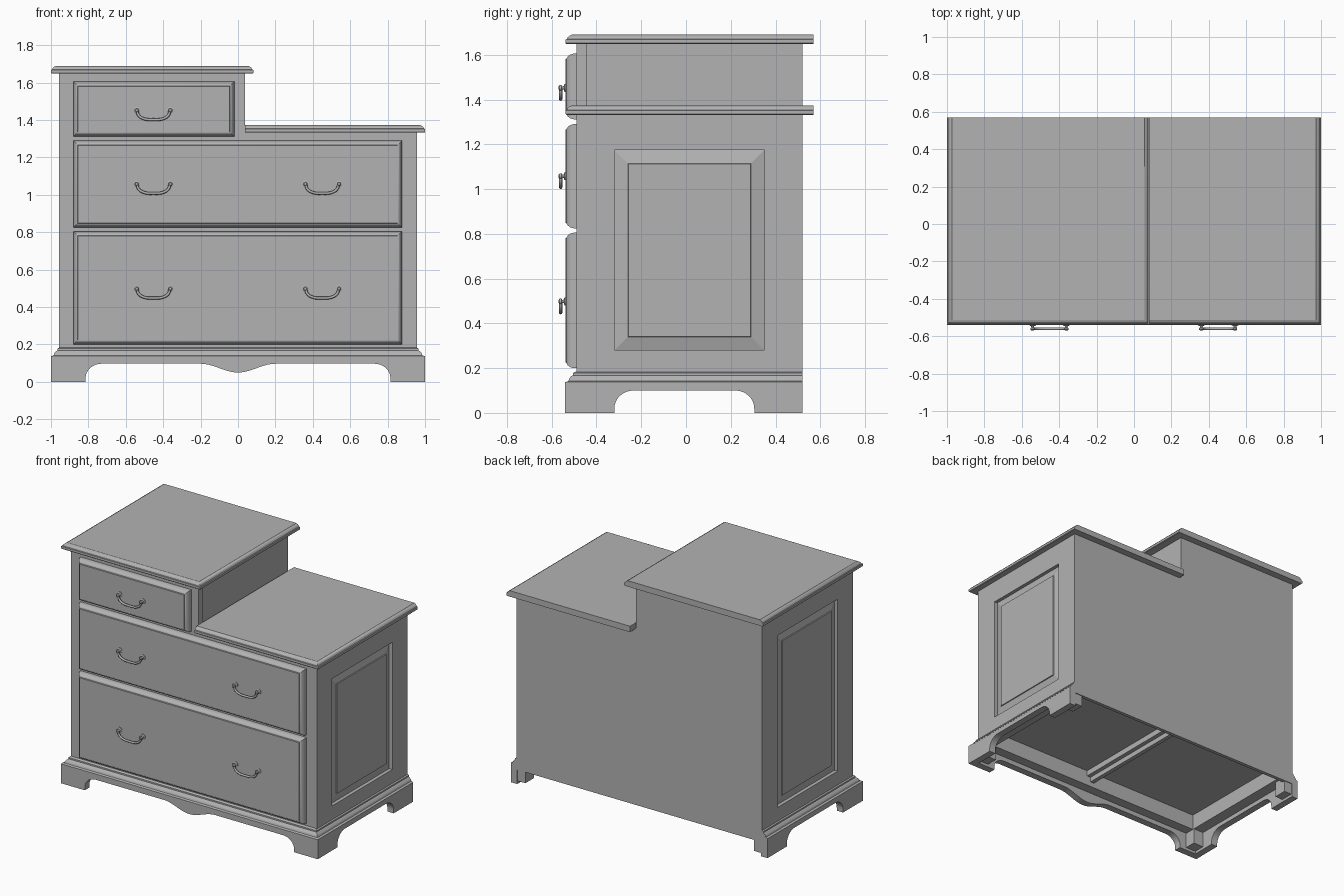
import bpy, bmesh, math
from mathutils import Vector

if "Cube" in bpy.data.objects:
    bpy.data.objects.remove(bpy.data.objects["Cube"])

GREY = (0.45, 0.45, 0.45, 1)
paint = bpy.data.materials.new("grey_paint")
paint.use_nodes = True
paint.diffuse_color = GREY
paint.node_tree.nodes["Principled BSDF"].inputs["Base Color"].default_value = GREY


def finish(name, bm):
    bmesh.ops.recalc_face_normals(bm, faces=bm.faces)
    mesh = bpy.data.meshes.new(name)
    bm.to_mesh(mesh)
    bm.free()
    ob = bpy.data.objects.new(name, mesh)
    bpy.context.collection.objects.link(ob)
    mesh.materials.append(paint)
    return ob


def smooth(ob, degrees=35):
    bpy.ops.object.select_all(action="DESELECT")
    ob.select_set(True)
    bpy.context.view_layer.objects.active = ob
    bpy.ops.object.shade_smooth_by_angle(angle=math.radians(degrees))


def loft(name, rings):
    """Skin a stack of matching rings and cap both ends."""
    bm = bmesh.new()
    loops = [[bm.verts.new(p) for p in ring] for ring in rings]
    n = len(loops[0])
    for a, b in zip(loops, loops[1:]):
        for i in range(n):
            j = (i + 1) % n
            bm.faces.new((a[i], a[j], b[j], b[i]))
    bm.faces.new(loops[0])
    bm.faces.new(loops[-1])
    return finish(name, bm)


def rect(a0, a1, b0, b1):
    return [(a0, b0), (a1, b0), (a1, b1), (a0, b1)]


def box(name, x0, x1, y0, y1, z0, z1):
    return loft(name, [[(x, y, z) for x, y in rect(x0, x1, y0, y1)] for z in (z0, z1)])


def moulded(name, x0, x1, y0, y1, profile, left_in=1):
    """Slab with a moulded edge on the front and ends, square at the back."""
    return loft(name, [[(x, y, z) for x, y in rect(x0 + d * left_in, x1 - d, y0 + d, y1)]
                       for d, z in profile])


def cut(ob, cutter):
    mod = ob.modifiers.new("recess", "BOOLEAN")
    mod.object = cutter
    mod.solver = "EXACT"


SIDE, FRONT, BACK = 0.957, -0.49, 0.52
STEP = 0.037

# Carcass
carcass = box("carcass", -0.925, 0.925, FRONT, BACK, 0.18, 1.34)
box("upper_carcass", -0.925, STEP - 0.012, FRONT + 0.01, BACK, 1.33, 1.655)
box("upper_front_frame", -SIDE, STEP, FRONT, FRONT + 0.045, 1.33, 1.655)
box("back_panel", -SIDE, SIDE, 0.495, BACK, 0.1, 0.2)


# Side boards, each with a raised and fielded panel
def side_board(name, s, top, panel_top):
    rings = []
    outer = (FRONT, BACK, 0.18, top)
    panel = (-0.32, 0.35, 0.28, panel_top)
    for frame, inset, x in ((outer, 0, 0.92), (outer, 0, SIDE), (panel, 0, SIDE),
                            (panel, 0, SIDE - 0.025), (panel, 0.06, SIDE - 0.01),
                            (panel, 0.062, SIDE - 0.004)):
        a, b, c, d = frame
        rings.append([(s * x, y, z) for y, z in
                      rect(a + inset, b - inset, c + inset, d - inset)])
    loft(name, rings)


side_board("left_side_board", 1, 1.335, 1.175)
side_board("right_side_board", -1, 1.655, 1.49)

# Tops
edge = [(0.004, 0), (0, 0.004), (0, 0.02), (0.006, 0.022), (0.009, 0.03),
        (0.017, 0.037), (0.022, 0.038), (0.026, 0.042)]
smooth(moulded("upper_top", -1, 0.082, -0.538, 0.57, [(d, 1.648 + h) for d, h in edge]))
smooth(moulded("lower_top", STEP, 1, -0.538, 0.57, [(d, 1.332 + h) for d, h in edge], 0))

# Base moulding and open underside
base = moulded("base_moulding", -1, 1, -0.54, BACK,
               [(0, 0.13), (0, 0.137), (0.014, 0.142), (0.018, 0.153), (0.027, 0.164),
                (0.034, 0.168), (0.034, 0.178), (0.046, 0.184)])
cutter = box("underside_cutter", -0.87, 0.87, -0.42, 0.494, 0.05, 0.24)
cutter.hide_render = True
cutter.hide_set(True)
cutter.display_type = "WIRE"
cut(base, cutter)
cut(carcass, cutter)
box("wide_centre_runner", -0.03, 0.06, -0.43, 0.496, 0.2, 0.25)
box("thin_centre_runner", 0.0, 0.03, -0.43, 0.496, 0.165, 0.21)


# Shaped skirt boards
def arc(foot, r_along, low, high, n=8):
    """Quarter curve rising from a foot into the arch."""
    return [(foot + r_along * (1 - math.cos(t)), low + (high - low) * math.sin(t))
            for t in (i * math.pi / 2 / n for i in range(n + 1))]


def skirt(name, outline, place, near, far):
    loft(name, [[place(u, z, depth) for u, z in outline] for depth in (near, far)])


half = [(-1, 0.136), (-1, 0), (-0.815, 0)] + arc(-0.815, 0.085, 0.02, 0.097)
for i in range(11):
    t = i / 10
    half.append((-0.2 + 0.2 * t, 0.0735 + 0.0235 * math.cos(math.pi * t)))
front_outline = half + [(-u, z) for u, z in reversed(half[:-1])]
skirt("front_skirt", front_outline, lambda u, z, d: (u, d, z), -0.54, -0.49)

side_outline = ([(-0.538, 0.136), (-0.538, 0), (-0.32, 0)] + arc(-0.32, 0.085, 0.02, 0.1)
                + arc(0.305, -0.085, 0.02, 0.1)[::-1] + [(0.305, 0), (BACK, 0), (BACK, 0.136)])
for s, word in ((1, "left"), (-1, "right")):
    skirt(word + "_skirt", side_outline, lambda u, z, d: (d * s, u, z), 0.95, 0.999)
    # Blocks behind the feet
    box(word + "_front_foot_block", *sorted((s * 0.87, s * 0.951)), -0.491, -0.41, 0.02, 0.14)
    box(word + "_back_foot_block", *sorted((s * 0.89, s * 0.951)), 0.42, 0.515, 0.02, 0.14)


# Drawer fronts with rounded edges
def drawer(name, x0, x1, z0, z1):
    profile = [(0, FRONT + 0.01), (0, -0.503), (0.004, -0.517), (0.012, -0.528),
               (0.02, -0.533), (0.023, -0.533), (0.025, -0.539)]
    smooth(loft(name, [[(x, y, z) for x, z in rect(x0 + d, x1 - d, z0 + d, z1 - d)]
                       for d, y in profile]))


drawer("top_drawer", -0.88, -0.02, 1.312, 1.605)
drawer("middle_drawer", -0.88, 0.877, 0.825, 1.29)
drawer("bottom_drawer", -0.88, 0.877, 0.2, 0.805)


# Drop handles
def turned(name, x, z, profile, sides=16):
    rings = [[(x + r * math.cos(a), y, z + r * math.sin(a))
              for a in (i * math.tau / sides for i in range(sides))] for r, y in profile]
    smooth(loft(name, rings))


def handle(name, x, z):
    for s, word in ((-1, "_right"), (1, "_left")):
        turned(name + word + "_post", x + s * 0.09, z,
               [(0.018, -0.535), (0.018, -0.543), (0.008, -0.546), (0.007, -0.553),
                (0.012, -0.556), (0.012, -0.565), (0.007, -0.569)])
    curve = bpy.data.curves.new(name + "_bail", "CURVE")
    curve.dimensions = "3D"
    curve.bevel_depth = 0.0075
    curve.bevel_resolution = 2
    curve.use_fill_caps = True
    spline = curve.splines.new("BEZIER")
    path = [(-0.088, 0), (-0.08, -0.026), (-0.052, -0.045), (0, -0.05)]
    path += [(-u, h) for u, h in reversed(path[:-1])]
    spline.bezier_points.add(len(path) - 1)
    for point, (u, h) in zip(spline.bezier_points, path):
        point.co = Vector((x + u, -0.56, z + h))
        point.handle_left_type = point.handle_right_type = "AUTO"
    spline.resolution_u = 5
    curve.materials.append(paint)
    ob = bpy.data.objects.new(name + "_bail", curve)
    bpy.context.collection.objects.link(ob)
    bpy.ops.object.select_all(action="DESELECT")
    ob.select_set(True)
    bpy.context.view_layer.objects.active = ob
    bpy.ops.object.convert(target="MESH")


handle("top_handle", -0.452, 1.452)
for row, z in (("middle", 1.058), ("bottom", 0.498)):
    handle(row + "_right_handle", -0.452, z)
    handle(row + "_left_handle", 0.45, z)
